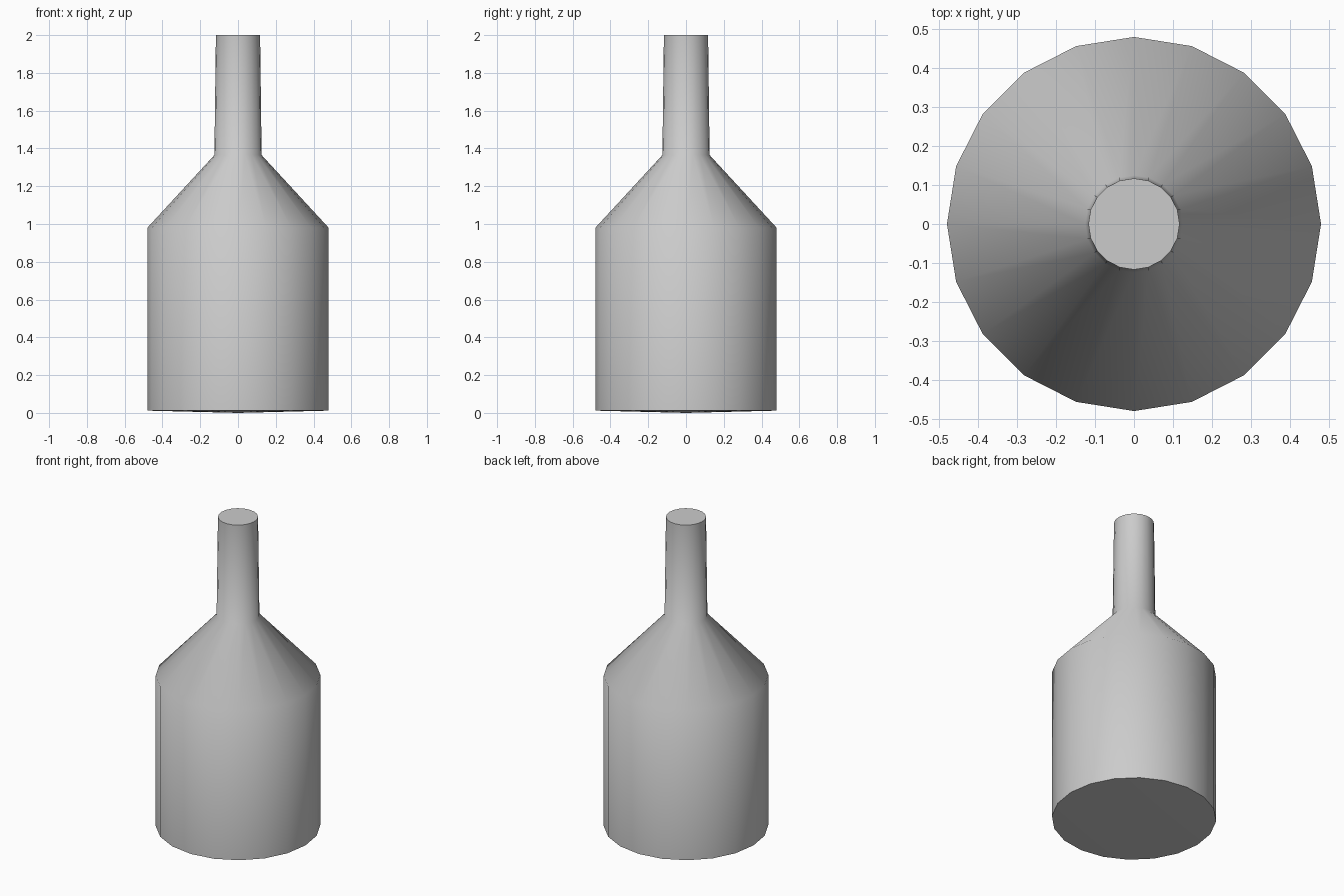
import bpy, bmesh, math

if "Cube" in bpy.data.objects:
    bpy.data.objects.remove(bpy.data.objects["Cube"])

SIDES = 20
# bottle profile: (radius, height) from base edge to rim
PROFILE = [(0.48, 0.012), (0.48, 0.98), (0.125, 1.365), (0.117, 2.0)]

bm = bmesh.new()
rings = [[bm.verts.new((r * math.cos(2 * math.pi * i / SIDES),
                        r * math.sin(2 * math.pi * i / SIDES), z))
          for i in range(SIDES)] for r, z in PROFILE]

# body, shoulder and neck walls
for low, high in zip(rings, rings[1:]):
    for i in range(SIDES):
        j = (i + 1) % SIDES
        bm.faces.new((low[i], low[j], high[j], high[i]))

# flat mouth and very slightly bulging base
bm.faces.new(rings[-1])
centre = bm.verts.new((0, 0, 0))
for i in range(SIDES):
    bm.faces.new((centre, rings[0][(i + 1) % SIDES], rings[0][i]))
bmesh.ops.recalc_face_normals(bm, faces=bm.faces)

mesh = bpy.data.meshes.new("bottle")
bm.to_mesh(mesh)
bm.free()
bottle = bpy.data.objects.new("bottle", mesh)
bpy.context.collection.objects.link(bottle)

# smooth walls, sharp rim and base edge
bpy.context.view_layer.objects.active = bottle
bottle.select_set(True)
bpy.ops.object.shade_smooth_by_angle(angle=math.radians(60))
